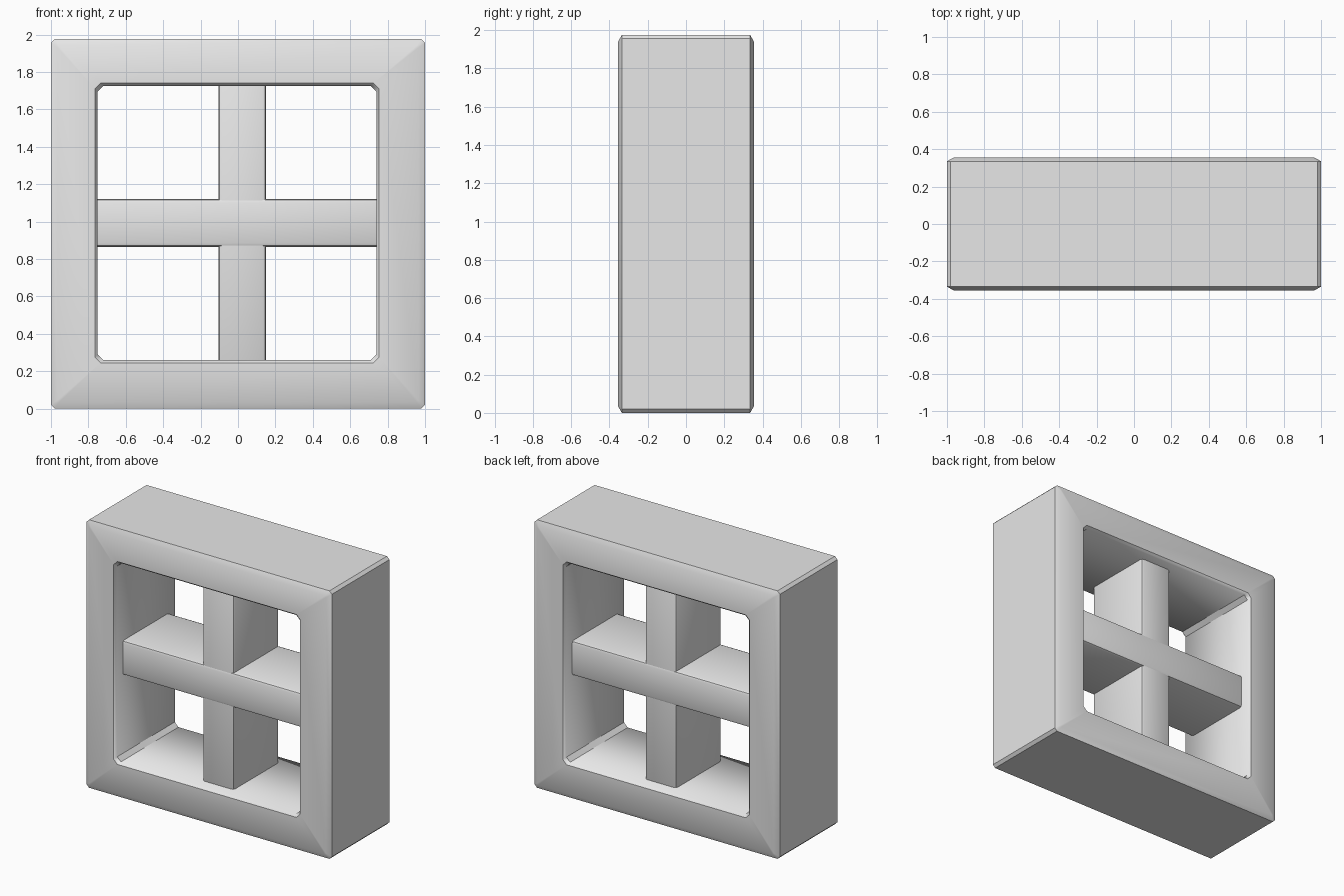
import bpy, bmesh, math

cube = bpy.data.objects.get("Cube")
if cube:
    bpy.data.objects.remove(cube)

# Single grey material
grey = bpy.data.materials.new("light_grey")
grey.use_nodes = True
grey.diffuse_color = (0.8, 0.8, 0.8, 1)
grey.node_tree.nodes["Principled BSDF"].inputs["Base Color"].default_value = (0.8, 0.8, 0.8, 1)


def finish(name, bm):
    bmesh.ops.recalc_face_normals(bm, faces=bm.faces)
    mesh = bpy.data.meshes.new(name)
    bm.to_mesh(mesh)
    bm.free()
    mesh.materials.append(grey)
    obj = bpy.data.objects.new(name, mesh)
    bpy.context.collection.objects.link(obj)
    bpy.ops.object.select_all(action='DESELECT')
    obj.select_set(True)
    bpy.context.view_layer.objects.active = obj
    bpy.ops.object.shade_smooth_by_angle(angle=math.radians(40))
    return obj


OUTER = (-1, 1, 0, 1.975)
OPENING = (-0.75, 0.74, 0.26, 1.725)


def ring(bm, rect, inset, chamfer, y):
    """Rectangle in the xz plane with clipped corners, shrunk by inset."""
    x0, x1, z0, z1 = rect
    x0, x1, z0, z1 = x0 + inset, x1 - inset, z0 + inset, z1 - inset
    c = chamfer
    points = [(x0 + c, z0), (x1 - c, z0), (x1, z0 + c), (x1, z1 - c),
              (x1 - c, z1), (x0 + c, z1), (x0, z1 - c), (x0, z0 + c)]
    return [bm.verts.new((x, y, z)) for x, z in points]


# Square frame: chamfered section swept round the opening
bm = bmesh.new()
section = [(OUTER, 0, 0.02, -0.335), (OUTER, 0.035, 0.01, -0.355),
           (OPENING, -0.015, 0.03, -0.355), (OPENING, 0, 0.03, -0.335),
           (OPENING, 0, 0.03, 0.335), (OPENING, -0.015, 0.03, 0.355),
           (OUTER, 0.035, 0.01, 0.355), (OUTER, 0, 0.02, 0.335)]
rings = [ring(bm, *s) for s in section]
for a, b in zip(rings, rings[1:] + rings[:1]):
    for i in range(8):
        j = (i + 1) % 8
        bm.faces.new((a[i], a[j], b[j], b[i]))
finish("window_frame", bm)


def bar(name, x0, x1, z0, z1, depth):
    bm = bmesh.new()
    bmesh.ops.create_cube(bm, size=1)
    bmesh.ops.scale(bm, vec=(x1 - x0, depth, z1 - z0), verts=bm.verts)
    bmesh.ops.translate(bm, vec=((x0 + x1) / 2, 0, (z0 + z1) / 2), verts=bm.verts)
    bmesh.ops.bevel(bm, geom=bm.edges[:], offset=0.02, segments=2,
                    profile=0.5, affect='EDGES')
    return finish(name, bm)


# Crossing bars, recessed from the frame faces and set into it
bar("horizontal_bar", -0.8, 0.8, 0.865, 1.12, 0.54)
bar("vertical_bar", -0.105, 0.15, 0.2, 1.78, 0.53)
